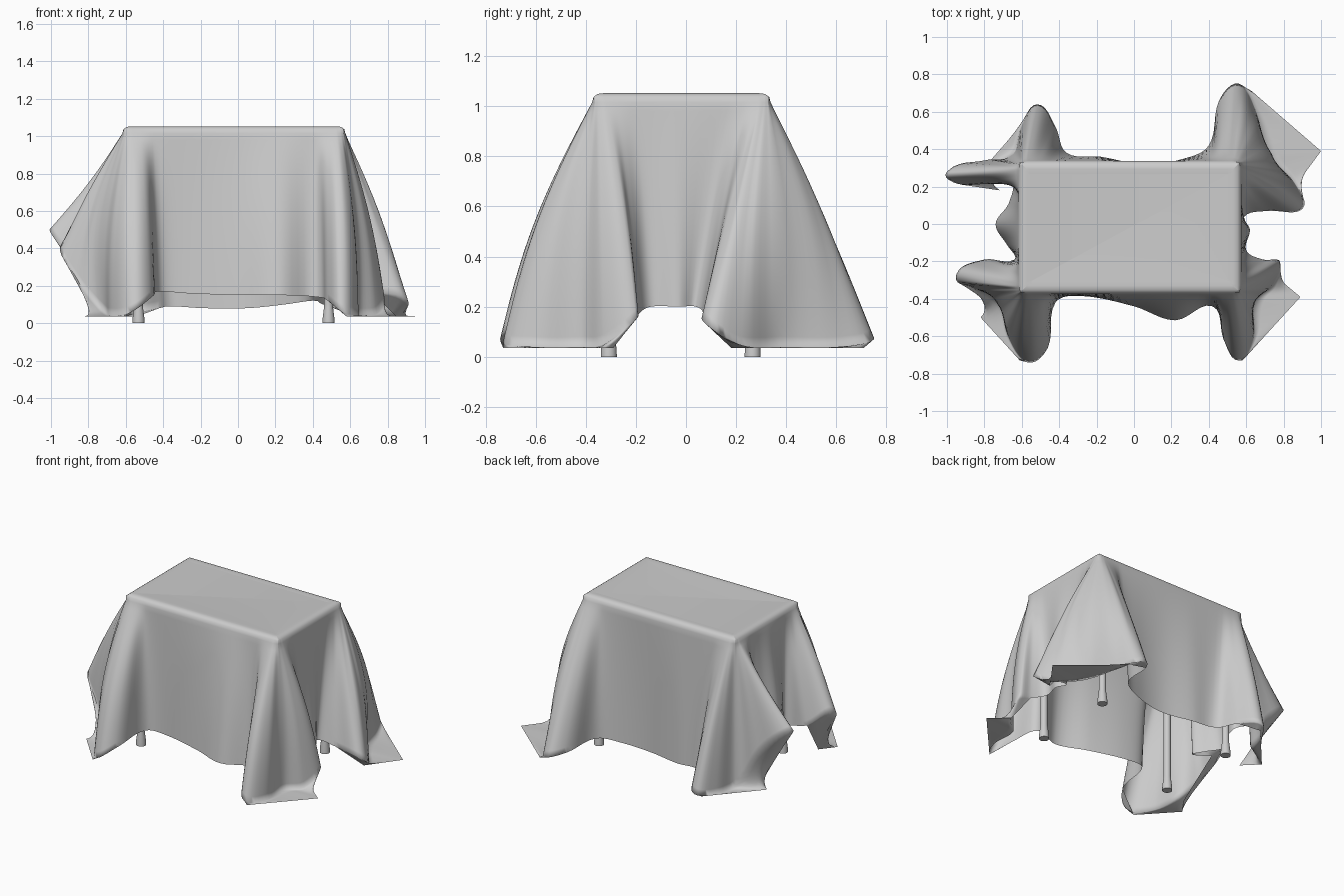
import bpy, bmesh, math
from mathutils import Vector as V

if "Cube" in bpy.data.objects:
    bpy.data.objects.remove(bpy.data.objects["Cube"])

FLOOR, TOP = 0.036, 1.052
X0, X1, Y0, Y1 = -0.618, 0.574, -0.375, 0.338   # table edges under the cloth

# Each corner: nine fold stations (side, lobe, valley, lobe, side), then table
# corner, edge direction, outward bulge per fold (outer lobe, inner lobe, valley,
# inner lobe, outer lobe), floor flap points and the next side's stations.
front_right = [(.42, -.44, .14), (.48, -.62, .12), (.56, -.73, .06), (.64, -.61, .04),
               (.645, -.42, .04), (.74, -.33, .05), (.78, -.20, .15), (.69, -.19, .17), (.60, -.14, .20)]
back_right = [(.59, .04, .20), (.71, .07, .17), (.90, .08, .13), (.86, .22, .04),
              (.72, .37, .04), (.65, .61, .04), (.56, .75, .07), (.455, .66, .10), (.40, .42, .12)]
back_left = [(-.36, .38, .09), (-.42, .52, .08), (-.515, .64, .06), (-.60, .53, .04),
             (-.645, .375, .06), (-.80, .34, .33), (-1.0, .28, .50), (-.92, .21, .39), (-.66, .225, .27)]
front_left = [(-.64, -.19, .25), (-.80, -.19, .30), (-.95, -.27, .41), (-.85, -.345, .22),
              (-.72, -.42, .07), (-.675, -.60, .04), (-.57, -.74, .06), (-.46, -.66, .14), (-.42, -.42, .17)]
corners = [
    (front_right, (X1, Y0), (1, 0), (.12, .2, .35, .2, .1),
     [(.58, -.73), (.89, -.39), (.77, -.29)], [(.62, -.03, .20)]),
    (back_right, (X1, Y1), (0, 1), (.02, .18, .5, .2, .03),
     [(.845, .18), (1.0, .39), (.63, .71)],
     [(.25, .345, .10), (.05, .32, .08), (-.18, .36, .08)]),
    (back_left, (X0, Y1), (-1, 0), (.05, .1, .1, .05, -.05),
     [(-.54, .60), (-.82, .28), (-.72, .18)],
     [(-.67, .11, .25), (-.74, 0, .25), (-.68, -.11, .25)]),
    (front_left, (X0, Y0), (0, -1), (.02, .18, .5, .25, .12),
     [(-.74, -.40), (-.82, -.50), (-.61, -.73)],
     [(-.28, -.385, .16), (0, -.44, .15), (.22, -.515, .15)]),
]
OFFSETS = [-.17, -.10, -.045, -.02, 0, .02, .045, .10, .17]

# Collect matching stations: table edge, fold bottom, hem
edge, low, hem, flap, bulge = [], [], [], [], []
for folds, (cx, cy), d, bow, feet, side in corners:
    d1, d2 = V((d[0], d[1], 0)), V((-d[1], d[0], 0))
    corner = V((cx, cy, 1.015))
    a, c, b = [V((x, y, FLOOR)) for x, y in feet]
    floor = {2: a, 3: a.lerp(c, .55), 4: c, 5: c.lerp(b, .45), 6: b}
    for i, p in enumerate(folds):
        o = OFFSETS[i]
        inward = (d2 - d1) * max(0, .010 - abs(o) * .25)   # rounded table corner
        edge.append(corner + (d1 if o < 0 else d2) * o + inward)
        low.append(V(p))
        hem.append(floor.get(i, V(p)))
        flap.append(1 <= i <= 6)
        bulge.append(bow[min(4, max(0, i - 2))])
    for p in side:
        x, y = (cx, p[1]) if d[0] else (p[0], cy)
        edge.append(V((x, y, 1.015)))
        low.append(V(p))
        hem.append(V(p))
        flap.append(False)
        bulge.append(.08)


def spline(pts, i, t):
    n = len(pts)
    p0, p1, p2, p3 = (pts[(i + k) % n] for k in (-1, 0, 1, 2))
    length = (p2 - p1).length
    m1 = (p2 - p0).normalized() * length      # full tangents give round folds
    m2 = (p3 - p1).normalized() * length
    return ((2*t**3 - 3*t**2 + 1) * p1 + (t**3 - 2*t**2 + t) * m1
            + (3*t**2 - 2*t**3) * p2 + (t**3 - t**2) * m2)


# Draped cloth: columns run from the top edge down the folds to the hem
SUB, ROWS, FLAP_ROWS = 6, 24, 5
mid = V(((X0 + X1) / 2, (Y0 + Y1) / 2, 0))
bm = bmesh.new()
columns = []
n = len(low)
for i in range(n):
    j = (i + 1) % n
    for s in range(SUB):
        t = s / SUB
        e = edge[i].lerp(edge[j], t)
        l = spline(low, i, t)
        l.z = max(l.z, FLOOR + .001)
        bow = bulge[i] * (1 - t) + bulge[j] * t
        h = hem[i].lerp(hem[j], t) if flap[i] else l
        col = []
        for inset, z in ((.07, TOP - .003), (.045, TOP), (.022, TOP - .003), (.006, TOP - .015)):
            x = min(max(e.x, X0 + inset), X1 - inset)
            y = min(max(e.y, Y0 + inset), Y1 - inset)
            col.append(V((x, y, z)))
        out = V((l.x - e.x, l.y - e.y, 0))
        for r in range(ROWS + 1):
            f = r / ROWS
            col.append(e.lerp(l, f) + out * bow * math.sin(math.pi * f))
        for r in range(1, FLAP_ROWS + 1):
            col.append(l.lerp(h, r / FLAP_ROWS))
        columns.append([bm.verts.new(p) for p in col])
for i, a in enumerate(columns):
    b = columns[(i + 1) % len(columns)]
    for r in range(len(a) - 1):
        bm.faces.new((a[r], a[r + 1], b[r + 1], b[r]))
bm.faces.new([c[0] for c in columns])
bmesh.ops.remove_doubles(bm, verts=bm.verts, dist=.0004)
bmesh.ops.recalc_face_normals(bm, faces=bm.faces)
mesh = bpy.data.meshes.new("tablecloth")
bm.to_mesh(mesh)
bm.free()
cloth = bpy.data.objects.new("tablecloth", mesh)
bpy.context.collection.objects.link(cloth)
for poly in mesh.polygons:
    poly.use_smooth = True

# Table top hidden beneath the cloth
bpy.ops.mesh.primitive_cube_add(size=1, location=(mid.x, mid.y, 1.015))
table = bpy.context.object
table.name = "table_top"
table.scale = (X1 - X0 - .05, Y1 - Y0 - .05, .04)


# Round legs with flared feet
def leg(name, x, y):
    profile = [(0, 0), (.032, 0), (.031, .03), (.024, .085), (.023, .10), (.023, 1.0), (0, 1.0)]
    b = bmesh.new()
    vs = [b.verts.new((r, 0, z)) for r, z in profile]
    es = [b.edges.new(pair) for pair in zip(vs, vs[1:])]
    bmesh.ops.spin(b, geom=vs + es, cent=(0, 0, 0), axis=(0, 0, 1), angle=math.tau, steps=24)
    bmesh.ops.remove_doubles(b, verts=b.verts, dist=.0005)
    bmesh.ops.recalc_face_normals(b, faces=b.faces)
    m = bpy.data.meshes.new(name)
    b.to_mesh(m)
    b.free()
    o = bpy.data.objects.new(name, m)
    o.location = (x, y, 0)
    bpy.context.collection.objects.link(o)
    bpy.ops.object.select_all(action='DESELECT')
    o.select_set(True)
    bpy.context.view_layer.objects.active = o
    bpy.ops.object.shade_smooth_by_angle()


for side, x in (("left", -.532), ("right", .484)):
    for end, y in (("front", -.308), ("back", .266)):
        leg(f"{end}_{side}_leg", x, y)
